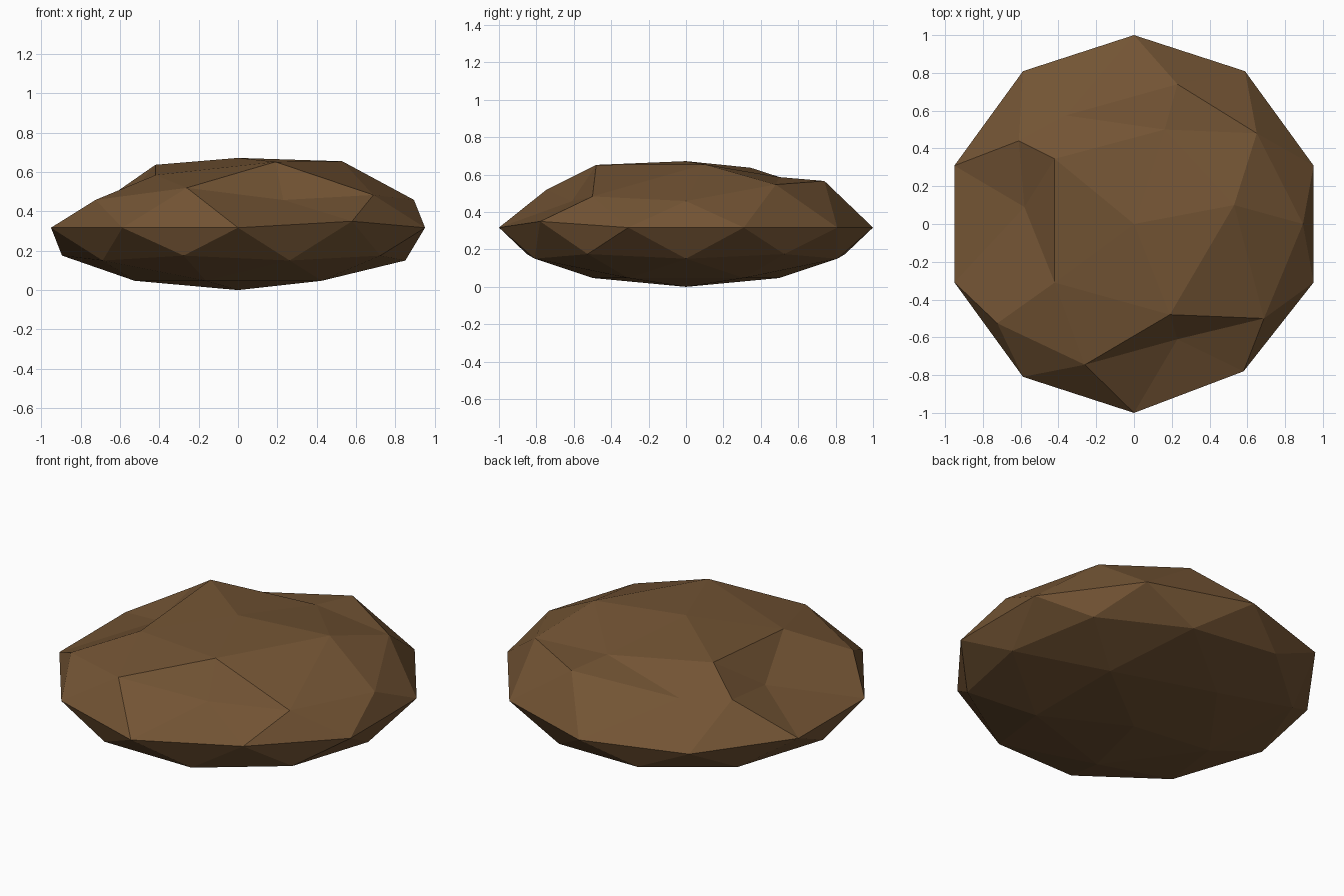
import bpy
import bmesh
from mathutils import Vector

HALF_HEIGHT = 0.317

# Faceted rock: a flattened icosphere resting on the ground
bm = bmesh.new()
bmesh.ops.create_icosphere(bm, subdivisions=2, radius=1.0)

# Dents and bumps: unit-sphere corner -> chipped position
chips = [
    ((0.00, 0.00, 1.00), (0.00, 0.00, 0.672)),      # crown
    ((0.16, -0.50, 0.85), (0.19, -0.48, 0.652)),    # front brow
    ((0.28, -0.85, 0.45), (0.23, -0.61, 0.458)),    # front hollow
    ((-0.26, -0.81, 0.53), (-0.26, -0.745, 0.52)),
    ((0.59, -0.81, 0.00), (0.58, -0.78, 0.35)),
    ((-0.43, -0.31, 0.85), (-0.42, -0.31, 0.585)),  # left hollow
    ((-0.43, 0.31, 0.85), (-0.42, 0.345, 0.637)),
    ((-0.72, 0.53, 0.45), (-0.61, 0.44, 0.505)),
    ((-0.85, 0.00, 0.53), (-0.58, 0.09, 0.45)),
    ((0.53, 0.00, 0.85), (0.53, 0.10, 0.655)),      # right shoulder
    ((0.28, 0.85, 0.45), (0.23, 0.74, 0.566)),      # back ledge
    ((0.69, 0.50, 0.53), (0.65, 0.48, 0.547)),
    ((-0.26, 0.81, 0.53), (-0.36, 0.575, 0.497)),   # back hollow
]
targets = []
for corner, place in chips:
    nearest = min(bm.verts, key=lambda v: (v.co - Vector(corner)).length)
    targets.append((nearest, Vector(place)))

for v in bm.verts:
    v.co.z = (v.co.z + 1.0) * HALF_HEIGHT
for v, place in targets:
    v.co = place
bmesh.ops.recalc_face_normals(bm, faces=bm.faces)

mesh = bpy.data.meshes.new("rock")
bm.to_mesh(mesh)
bm.free()

# Single brown colour, flat faces
brown = bpy.data.materials.new("earth_brown")
brown.diffuse_color = (0.17, 0.088, 0.034, 1.0)
mesh.materials.append(brown)

rock = bpy.data.objects.new("rock", mesh)
bpy.context.collection.objects.link(rock)
